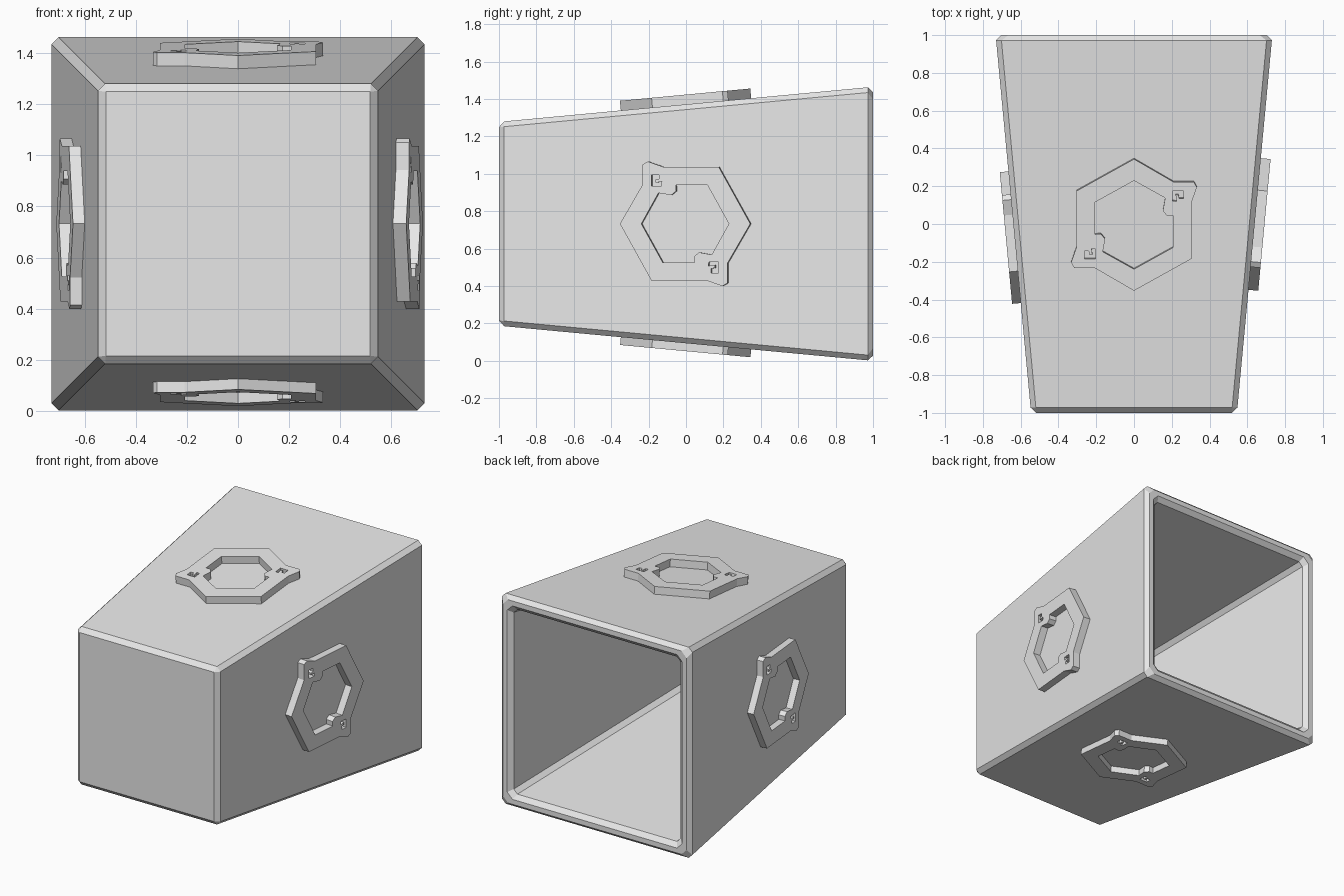
import bpy
import bmesh
import math
from mathutils import Matrix, Vector

cube = bpy.data.objects.get("Cube")
if cube:
    bpy.data.objects.remove(cube, do_unlink=True)

CENTRE_Z = 0.7325
FRONT_HALF, BACK_HALF = 0.545, 0.7325
WALL, CHAMFER = 0.09, 0.028
SLOPE = (BACK_HALF - FRONT_HALF) / 2
MID_HALF = (FRONT_HALF + BACK_HALF) / 2

grey = bpy.data.materials.new("light_grey")
grey.use_nodes = True
grey.diffuse_color = (0.8, 0.8, 0.8, 1)
grey.node_tree.nodes["Principled BSDF"].inputs["Base Color"].default_value = (0.8, 0.8, 0.8, 1)


def finish(bm, name):
    bmesh.ops.recalc_face_normals(bm, faces=bm.faces)
    mesh = bpy.data.meshes.new(name)
    bm.to_mesh(mesh)
    bm.free()
    mesh.materials.append(grey)
    obj = bpy.data.objects.new(name, mesh)
    bpy.context.collection.objects.link(obj)
    return obj


def half_width(y):
    return MID_HALF + SLOPE * y


# Tapered hollow housing, open at the back, chamfered along every edge
def build_housing():
    bm = bmesh.new()
    inner_front = -1 + WALL
    sections = [(-1, half_width(-1)), (1, half_width(1)),
                (1, half_width(1) - WALL),
                (inner_front, half_width(inner_front) - WALL)]
    rings = []
    for y, h in sections:
        corners = [(-h, -h), (h, -h), (h, h), (-h, h)]
        rings.append([bm.verts.new((x, y, z + CENTRE_Z)) for x, z in corners])
    for a, b in zip(rings, rings[1:]):
        for i in range(4):
            j = (i + 1) % 4
            bm.faces.new((a[i], a[j], b[j], b[i]))
    bm.faces.new(rings[0])
    bm.faces.new(rings[-1])
    bmesh.ops.recalc_face_normals(bm, faces=bm.faces)
    bmesh.ops.bevel(bm, geom=bm.edges[:], offset=CHAMFER, segments=1,
                    profile=0.5, affect='EDGES')
    finish(bm, "housing")


# Half outlines of the hexagonal ring; the other half is turned by 180 degrees
OUTER = [(0.305, -0.18), (0.305, 0.12), (0.333, 0.20), (0.317, 0.228),
         (0.21, 0.228), (0, 0.35)]
INNER = [(0.207, -0.12), (0.207, 0.05), (0.175, 0.048), (0.153, 0.075),
         (0.165, 0.143), (0, 0.235)]
SLOT = [(0.203, 0.128), (0.203, 0.18), (0.262, 0.18), (0.262, 0.14),
        (0.24, 0.14), (0.235, 0.16), (0.22, 0.16), (0.225, 0.125)]


def turned(points):
    return [(-x, -y) for x, y in points]


# Raised hexagonal clasp ring with a hooked slot at each of its two lugs
def build_ring(name, angle, height, shift=0, mirror=1):
    bm = bmesh.new()
    edges = []
    for loop in (OUTER + turned(OUTER), INNER + turned(INNER), SLOT, turned(SLOT)):
        verts = [bm.verts.new((x, y, -0.01)) for x, y in loop]
        edges += [bm.edges.new((v, verts[i - 1])) for i, v in enumerate(verts)]
    bmesh.ops.triangle_fill(bm, edges=edges, use_beauty=True)
    top = bmesh.ops.extrude_face_region(bm, geom=bm.faces[:])["geom"]
    bmesh.ops.translate(bm, vec=Vector((0, 0, height + 0.01)),
                        verts=[g for g in top if isinstance(g, bmesh.types.BMVert)])
    place = (Matrix.Translation((0, 0, CENTRE_Z))
             @ Matrix.Diagonal((1, 1, mirror, 1))
             @ Matrix.Rotation(math.radians(angle), 4, 'Y')
             @ Matrix.Translation((0, shift, half_width(shift)))
             @ Matrix.Rotation(math.atan(SLOPE), 4, 'X'))
    bm.transform(place)
    finish(bm, name)


build_housing()
build_ring("top_ring", 0, 0.052)
build_ring("bottom_ring", 0, 0.042, mirror=-1)
build_ring("left_ring", 90, 0.052)
build_ring("right_ring", -90, 0.046, shift=-0.07)
